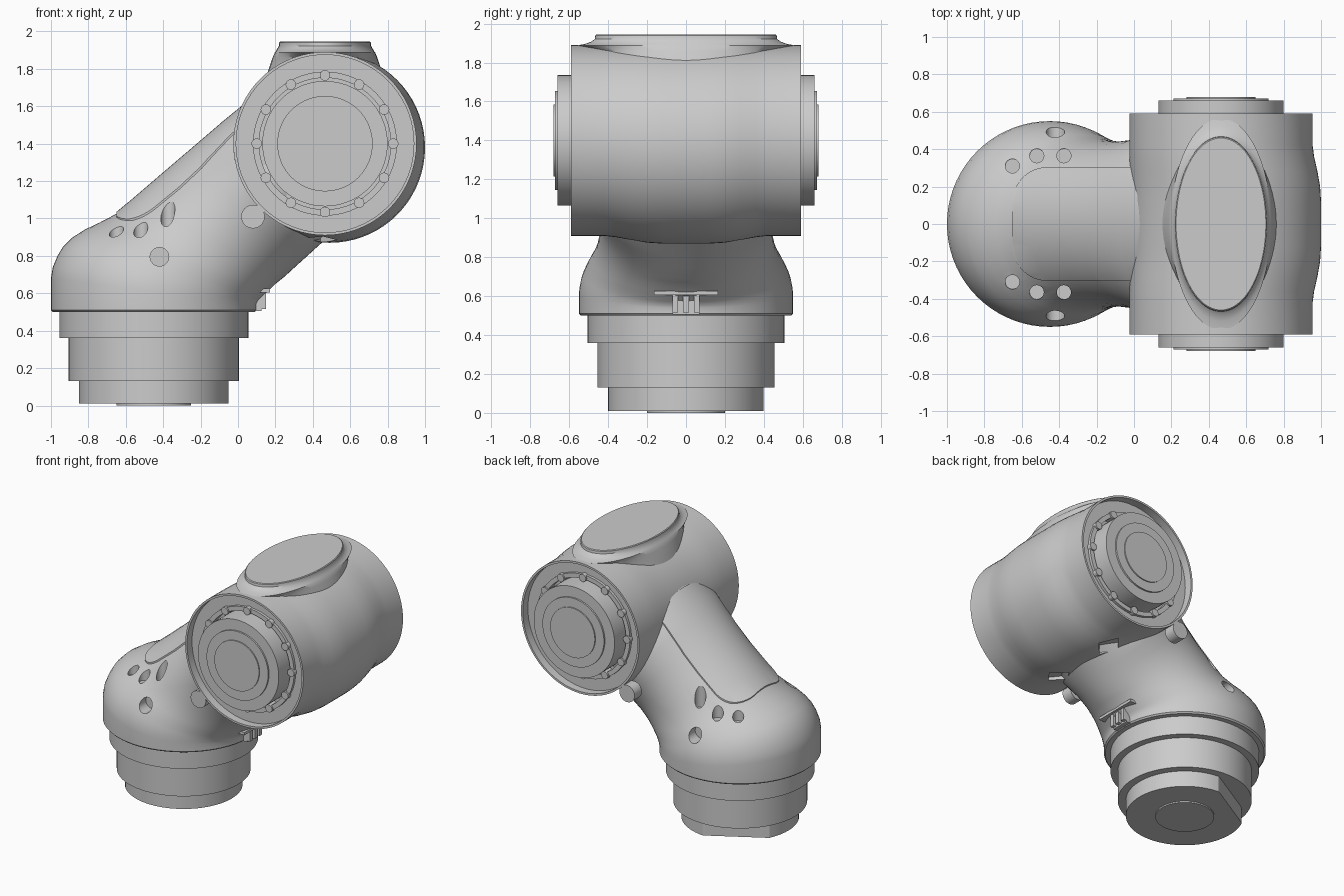
import bpy, bmesh
from math import cos, sin, pi, radians
from mathutils import Vector as V

if "Cube" in bpy.data.objects:
    bpy.data.objects.remove(bpy.data.objects["Cube"])

N = 72


def make(name, rings):
    """Skin a list of closed point rings, cap both ends."""
    bm = bmesh.new()
    rows = [[bm.verts.new(p) for p in r] for r in rings]
    n = len(rows[0])
    for a, b in zip(rows, rows[1:]):
        for i in range(n):
            j = (i + 1) % n
            bm.faces.new((a[i], a[j], b[j], b[i]))
    bm.faces.new(rows[0])
    bm.faces.new(rows[-1])
    bmesh.ops.recalc_face_normals(bm, faces=bm.faces)
    me = bpy.data.meshes.new(name)
    bm.to_mesh(me)
    bm.free()
    ob = bpy.data.objects.new(name, me)
    bpy.context.collection.objects.link(ob)
    return smooth(ob)


def smooth(ob):
    ob.data.shade_smooth()
    ob.data.set_sharp_from_angle(angle=radians(32))
    return ob


def ring(c, u, w, n=N):
    """Ellipse about c with half axes u and w."""
    c, u, w = V(c), V(u), V(w)
    return [c + u * cos(2 * pi * i / n) + w * sin(2 * pi * i / n) for i in range(n)]


def z_ring(x, y, z, rx, ry=None, n=N):
    return ring((x, y, z), (rx, 0, 0), (0, ry or rx, 0), n)


def y_ring(x, y, z, r, n=N):
    return ring((x, y, z), (r, 0, 0), (0, 0, r), n)


def box(name, x0, x1, y0, y1, z0, z1):
    return make(name, [[(x0, y0, z), (x1, y0, z), (x1, y1, z), (x0, y1, z)] for z in (z0, z1)])


def boolean(ob, cutters, op='DIFFERENCE'):
    for c in cutters:
        m = ob.modifiers.new("cut", 'BOOLEAN')
        m.operation, m.object, m.solver = op, c, 'EXACT'
    dg = bpy.context.evaluated_depsgraph_get()
    me = bpy.data.meshes.new_from_object(ob.evaluated_get(dg))
    ob.modifiers.clear()
    ob.data = me
    for c in cutters:
        bpy.data.objects.remove(c)
    return smooth(ob)


# stepped base plug, with a flat on the lowest step
steps = [(0, .2), (.01, .2), (.01, .4), (.13, .4), (.13, .455), (.36, .455),
         (.36, .505), (.52, .505)]
rings = [z_ring(-.45, 0, z, r) for z, r in steps]
flat = V((-.5, .866, 0))
for r in rings[2:4]:
    for p in r:
        over = (p - V((-.45, 0, 0))).dot(flat) - .33
        if over > 0:
            p -= flat * over
make("base_plug", rings)

# arm: low point (x,z), high point (x,z), half width in y
arm_secs = [(.09, .5, -.99, .5, .54), (.1, .51, -1, .51, .55), (.1, .54, -1, .68, .55),
            (.105, .55, -.99, .74, .547), (.11, .56, -.965, .80, .54),
            (.12, .57, -.935, .85, .53), (.13, .58, -.89, .895, .517),
            (.15, .60, -.82, .94, .50), (.17, .62, -.74, .978, .48),
            (.2, .65, -.65, 1.025, .46), (.225, .67, -.55, 1.108, .447),
            (.25, .69, -.4, 1.237, .44), (.31, .745, -.27, 1.348, .452),
            (.36, .79, -.16, 1.442, .485), (.42, .845, -.08, 1.511, .512),
            (.7, 1.09, .2, 1.74, .45)]


def arm_loft(name, s=1.0):
    out = []
    for lx, lz, hx, hz, w in arm_secs:
        lo, hi = V((lx, 0, lz)), V((hx, 0, hz))
        out.append(ring((lo + hi) / 2, (hi - lo) / 2 * s, (0, w * s, 0)))
    return make(name, out)


arm = arm_loft("arm")
cutters = []
for s in (-1, 1):
    for x, y, z in ((-.65, .31, .88), (-.52, .365, .89), (-.375, .365, .93)):
        cutters.append(make("hole", [z_ring(x, s * y, h, .038, n=24) for h in (z, 1.4)]))
    cutters.append(make("hole", [y_ring(-.42, s * y, .795, .05, 24) for y in (.42, .7)]))
boolean(arm, cutters)


# cover panel on the arm: slightly raised skin trimmed by a rounded outline
def outline(z):
    pts = []
    for cx, cy, r, a0 in ((-.03, .255, .05, 0), (-.46, .115, .19, 90),
                          (-.46, -.115, .19, 180), (-.03, -.255, .05, 270)):
        for k in range(13):
            a = radians(a0 + k * 7.5)
            pts.append((cx + r * cos(a), cy + r * sin(a), z))
    return pts


panel = arm_loft("arm_cover_panel", 1.018)
boolean(panel, [make("trim", [outline(.96), outline(1.8)])], 'INTERSECT')

# joint barrel along y with off-centre bulge, recessed ends and stepped caps
half = [(0, .49, 1.38, .51), (.12, .49, 1.38, .51), (.2, .487, 1.383, .508),
        (.28, .479, 1.389, .502), (.36, .469, 1.397, .494)]
half += [(y, .465, 1.4, r) for y, r in (
    (.42, .49), (.59, .49), (.59, .475), (.53, .475), (.53, .385), (.55, .385), (.55, .352),
    (.49, .352), (.49, .335), (.66, .335), (.66, .255), (.672, .255), (.672, .185), (.68, .185))]
full = [(-y, x, z, r) for y, x, z, r in half[:0:-1]] + half
barrel = make("joint_barrel", [y_ring(x, y, z, r) for y, x, z, r in full])

# diamond pockets under the barrel
pockets = []
for s in (-1, 1):
    pockets.append(make("pocket", [[(.37, s * .27, z), (.44, s * .16, z), (.53, s * .26, z),
                                    (.45, s * .37, z)] for z in (.82, .925)]))
boolean(barrel, pockets)

# oval boss on top
boss = [(1.945, .24, .46), (1.94, .245, .466), (1.922, .247, .468), (1.908, .255, .485),
        (1.895, .262, .52), (1.888, .268, .565), (1.86, .28, .5), (1.8, .30, .48), (1.68, .34, .46)]
make("top_boss", [z_ring(.465, 0, *b) for b in boss])

# bolts and lugs on both ends
for s, side in ((-1, "front"), (1, "back")):
    for k in range(12):
        a = k * pi / 6
        x, z = .465 + .365 * cos(a), 1.4 + .365 * sin(a)
        make(side + "_bolt", [y_ring(x, s * y, z, .028, 16) for y in (.48, .562)])
    make(side + "_lug", [y_ring(.08, s * y, 1.01, .063, 32) for y in (.5, .585)])

# clip at the heel of the arm
box("clip_plate", .05, .17, -.165, .165, .605, .625)
box("clip_body", .05, .125, -.07, .07, .505, .61)
for y in (-.055, 0, .055):
    box("clip_rib", .08, .15, y - .015, y + .015, .515, .61)
